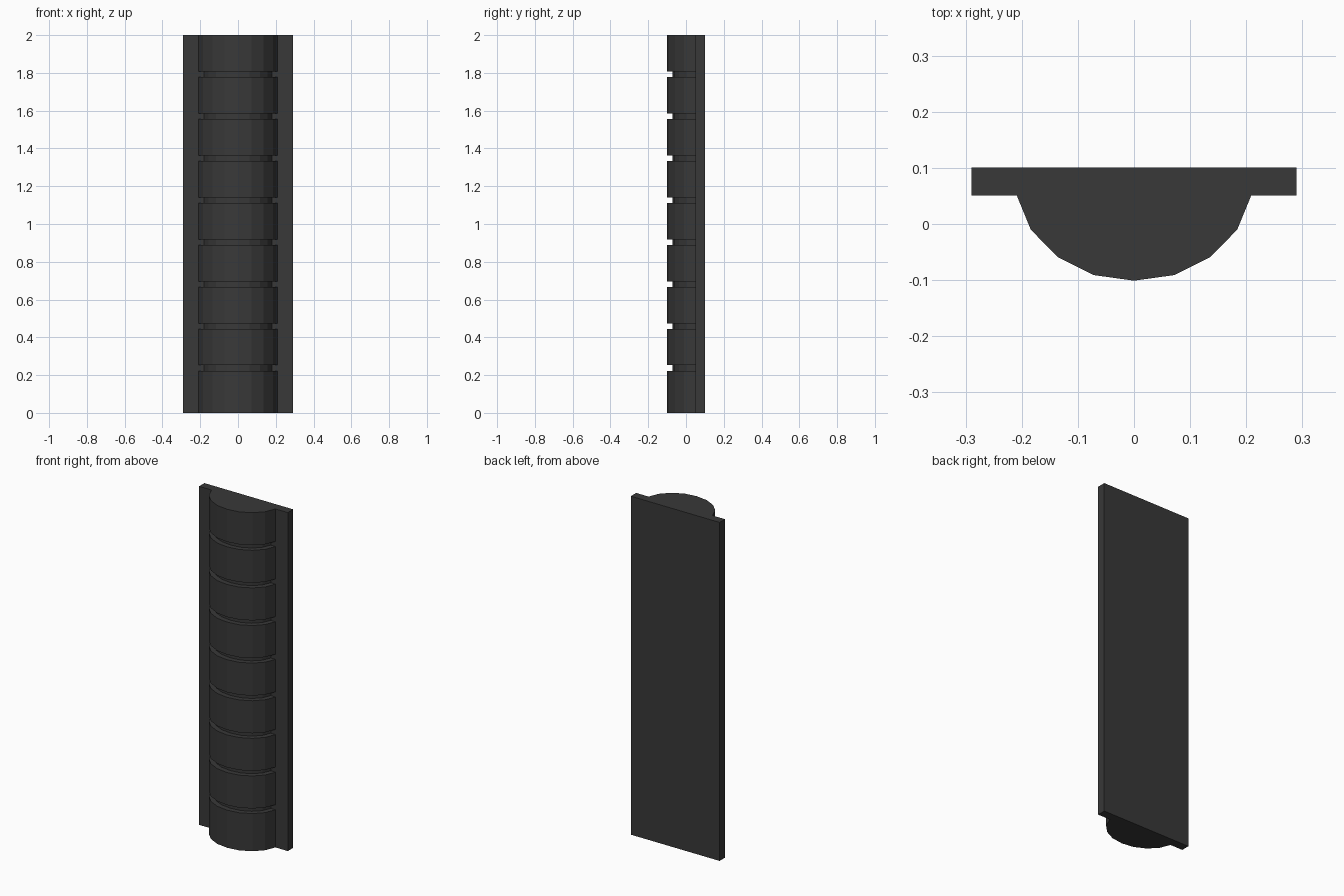
import bpy, bmesh

if "Cube" in bpy.data.objects:
    bpy.data.objects.remove(bpy.data.objects["Cube"])

mat = bpy.data.materials.new("dark_grey")
mat.diffuse_color = (0.04, 0.04, 0.04, 1)
mat.use_nodes = True
mat.node_tree.nodes["Principled BSDF"].inputs["Base Color"].default_value = mat.diffuse_color

HEIGHT, COUNT, GROOVE = 2.0, 9, 0.03
BACK, SEAT = 0.101, 0.051        # plate back and front planes


def finish(bm, name):
    bmesh.ops.recalc_face_normals(bm, faces=bm.faces)
    mesh = bpy.data.meshes.new(name)
    bm.to_mesh(mesh)
    bm.free()
    mesh.materials.append(mat)
    obj = bpy.data.objects.new(name, mesh)
    bpy.context.collection.objects.link(obj)
    return obj


# Flat mounting plate at the back
bm = bmesh.new()
bmesh.ops.create_cube(bm, size=1)
bmesh.ops.scale(bm, vec=(0.58, BACK - SEAT, HEIGHT), verts=bm.verts)
bmesh.ops.translate(bm, vec=(0, (BACK + SEAT) / 2, HEIGHT / 2), verts=bm.verts)
finish(bm, "back_plate")

# Faceted half-round cross-section, and the same section at groove depth
half = [(0.209, SEAT), (0.184, -0.010), (0.136, -0.059), (0.072, -0.091)]
outer = [(-x, y) for x, y in half] + [(0, -0.101)] + half[::-1]
inner = [(x * 0.855, SEAT + (y - SEAT) * 0.803) for x, y in outer]

# Levels of the shaft: a groove starts at every ninth of the height
levels = [(0, outer)]
for i in range(1, COUNT):
    z = HEIGHT * i / COUNT
    levels += [(z, outer), (z, inner), (z + GROOVE, inner), (z + GROOVE, outer)]
levels.append((HEIGHT, outer))

# Grooved shaft lofted through the levels, capped top and bottom
bm = bmesh.new()
rings = [[bm.verts.new((x, y, z)) for x, y in sec] for z, sec in levels]
for a, b in zip(rings, rings[1:]):
    for j in range(len(a)):
        k = (j + 1) % len(a)
        bm.faces.new((a[j], a[k], b[k], b[j]))
bm.faces.new(rings[0])
bm.faces.new(rings[-1])
# The shaft is seated on the plate, so its hidden back is left open
bm.normal_update()
bmesh.ops.recalc_face_normals(bm, faces=bm.faces)
hidden = [f for f in bm.faces if all(abs(v.co.y - SEAT) < 1e-5 for v in f.verts)]
bmesh.ops.delete(bm, geom=hidden, context='FACES')
finish(bm, "grooved_half_round")
